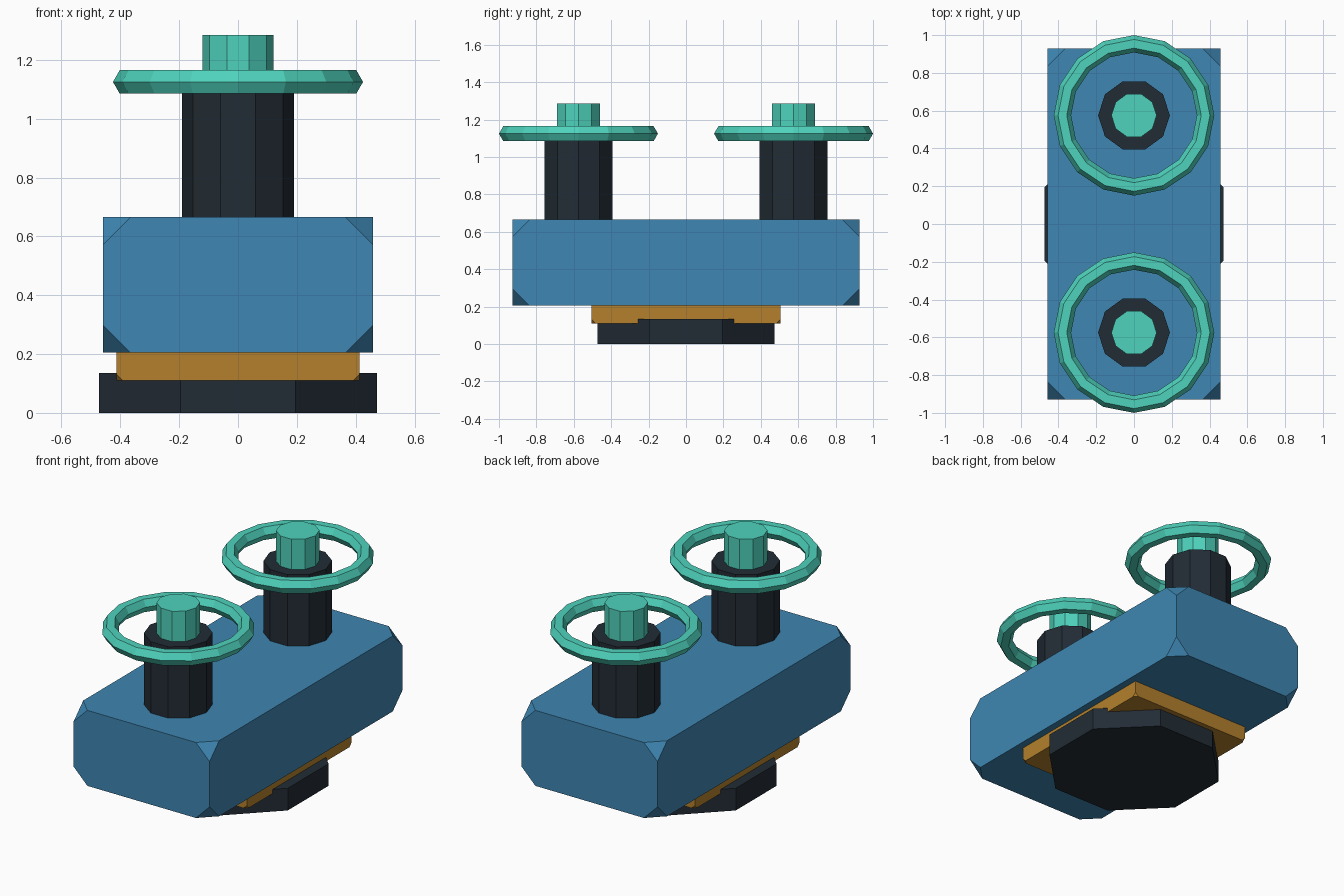
import bpy
import bmesh
from math import pi

if "Cube" in bpy.data.objects:
    bpy.data.objects.remove(bpy.data.objects["Cube"])


def make_material(name, rgb):
    """Flat material from 0-255 display values, stored as linear."""
    linear = [((c / 255 + 0.055) / 1.055) ** 2.4 for c in rgb]
    mat = bpy.data.materials.new(name)
    mat.use_nodes = True
    mat.diffuse_color = (*linear, 1)
    mat.node_tree.nodes["Principled BSDF"].inputs["Base Color"].default_value = (*linear, 1)
    return mat


blue = make_material("blue", (62, 134, 178))
teal = make_material("teal", (78, 210, 188))
amber = make_material("amber", (180, 128, 44))
charcoal = make_material("charcoal", (34, 44, 53))


def finish(name, mat):
    obj = bpy.context.object
    obj.name = obj.data.name = name
    obj.data.materials.append(mat)
    return obj


def block(name, mat, size, z_low, z_high, corner):
    """Box with its eight corners cut off."""
    bpy.ops.mesh.primitive_cube_add(size=1, location=(0, 0, (z_low + z_high) / 2))
    obj = finish(name, mat)
    bm = bmesh.new()
    bm.from_mesh(obj.data)
    bmesh.ops.scale(bm, vec=(size[0], size[1], z_high - z_low), verts=bm.verts)
    bmesh.ops.bevel(bm, geom=bm.verts[:], offset=corner, offset_type='OFFSET',
                    segments=1, affect='VERTICES')
    bm.to_mesh(obj.data)
    bm.free()


def prism(name, mat, sides, radius, y, z_low, z_high, turn=0):
    bpy.ops.mesh.primitive_cylinder_add(
        vertices=sides, radius=radius, depth=z_high - z_low,
        location=(0, y, (z_low + z_high) / 2), rotation=(0, 0, turn))
    finish(name, mat)


# Foot, plate and main body
prism("octagonal_foot", charcoal, 8, 0.512, 0, 0, 0.135, pi / 8)
block("base_plate", amber, (0.826, 1.01), 0.11, 0.23, 0.022)
block("body", blue, (0.916, 1.856), 0.205, 0.665, 0.092)

# Two posts, each with a hub and a floating ring
for side, y in (("front", -0.575), ("back", 0.575)):
    prism(side + "_post", charcoal, 10, 0.19, y, 0.6, 1.1, pi / 10)
    prism(side + "_hub", teal, 10, 0.12, y, 1.06, 1.285, pi / 10)
    bpy.ops.mesh.primitive_torus_add(
        major_segments=16, minor_segments=6, major_radius=0.379,
        minor_radius=0.046, location=(0, y, 1.125))
    finish(side + "_ring", teal)
